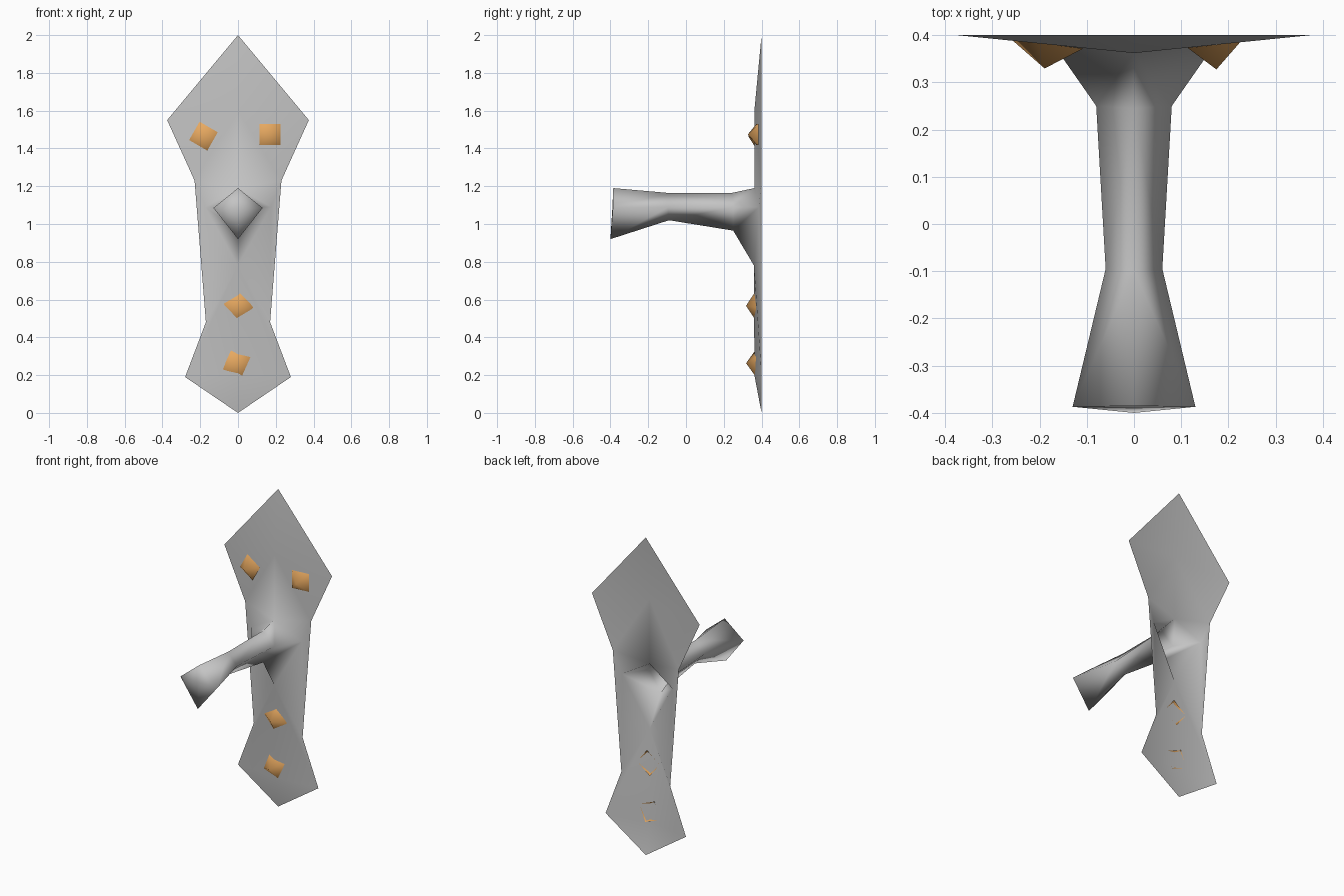
import bpy
import bmesh
from math import radians
from mathutils import Vector, Matrix

cube = bpy.data.objects.get("Cube")
if cube:
    bpy.data.objects.remove(cube, do_unlink=True)


def material(name, rgb):
    m = bpy.data.materials.new(name)
    m.use_nodes = True
    m.diffuse_color = (*rgb, 1)
    m.node_tree.nodes["Principled BSDF"].inputs["Base Color"].default_value = (*rgb, 1)
    return m


def finish(name, bm, mat):
    """Turn the faces to the front, shade smooth and link the object."""
    bmesh.ops.recalc_face_normals(bm, faces=bm.faces[:])
    bm.faces.ensure_lookup_table()
    if bm.faces[0].normal.y > 0:
        bmesh.ops.reverse_faces(bm, faces=bm.faces[:])
    for f in bm.faces:
        f.smooth = True
    mesh = bpy.data.meshes.new(name)
    bm.to_mesh(mesh)
    bm.free()
    mesh.materials.append(mat)
    obj = bpy.data.objects.new(name, mesh)
    bpy.context.collection.objects.link(obj)
    return obj


iron = material("grey iron", (0.55, 0.55, 0.55))
brass = material("warm brass", (0.85, 0.42, 0.125))

# Right half of the thin back plate, with the hook growing out of its opening
bm = bmesh.new()
vert = bm.verts.new
edge = [vert((x, 0.4, z)) for x, z in
        [(0, 2), (0.375, 1.55), (0.23, 1.23), (0.17, 0.48), (0.28, 0.19), (0, 0)]]
ridge_top = vert((0, 0.362, 1.6))
ridge_low = vert((0, 0.362, 0.2))

# Hook sections as top, side and bottom corners, from the plate to the tip
sections = [
    [(0, 0.362, 1.19), (0.175, 0.386, 1.09), (0, 0.36, 0.78)],
    [(0, 0.245, 1.165), (0.08, 0.25, 1.09), (0, 0.25, 0.965)],
    [(0, -0.1, 1.165), (0.06, -0.095, 1.09), (0, -0.09, 1.02)],
    [(0, -0.385, 1.19), (0.13, -0.387, 1.085), (0, -0.4, 0.92)],
]
rings = [[vert(p) for p in s] for s in sections]
top, side, low = rings[0]

for face in [(edge[0], edge[1], ridge_top),
             (ridge_top, edge[1], edge[2], top),
             (top, edge[2], side),
             (side, edge[2], edge[3], low),
             (low, edge[3], edge[4], ridge_low),
             (ridge_low, edge[4], edge[5])]:
    bm.faces.new(face)
for a, b in zip(rings, rings[1:]):
    for i in range(2):
        bm.faces.new((a[i], a[i + 1], b[i + 1], b[i]))

# Closed tip
tip = vert((0, -0.39, 1.08))
for i in range(2):
    bm.faces.new((rings[-1][i], rings[-1][i + 1], tip))

hook = finish("plate_and_hook", bm, iron)
mirror = hook.modifiers.new("Mirror", 'MIRROR')
mirror.use_clip = True
mirror.merge_threshold = 0.001


# Screw heads: open four-sided points, each turned and leaning with the plate
def screw(name, x, z, turn, lean, base_y):
    bm = bmesh.new()
    h = 0.056
    base = [bm.verts.new((sx * h, 0, sz * h))
            for sx, sz in [(-1, -1), (1, -1), (1, 1), (-1, 1)]]
    apex = bm.verts.new((0, -0.052, 0))
    for i in range(4):
        bm.faces.new((base[i], base[(i + 1) % 4], apex))
    place = (Matrix.Translation(Vector((x, base_y, z)))
             @ Matrix.Rotation(radians(lean), 4, 'Z')
             @ Matrix.Rotation(radians(turn), 4, 'Y'))
    bm.transform(place)
    finish(name, bm, brass)


screw("screw_upper_right", -0.183, 1.465, 30, -7, 0.381)
screw("screw_upper_left", 0.169, 1.474, 0, 6, 0.379)
screw("screw_lower_top", 0.003, 0.567, 52, 0, 0.37)
screw("screw_lower_bottom", -0.007, 0.263, 21, 0, 0.37)
